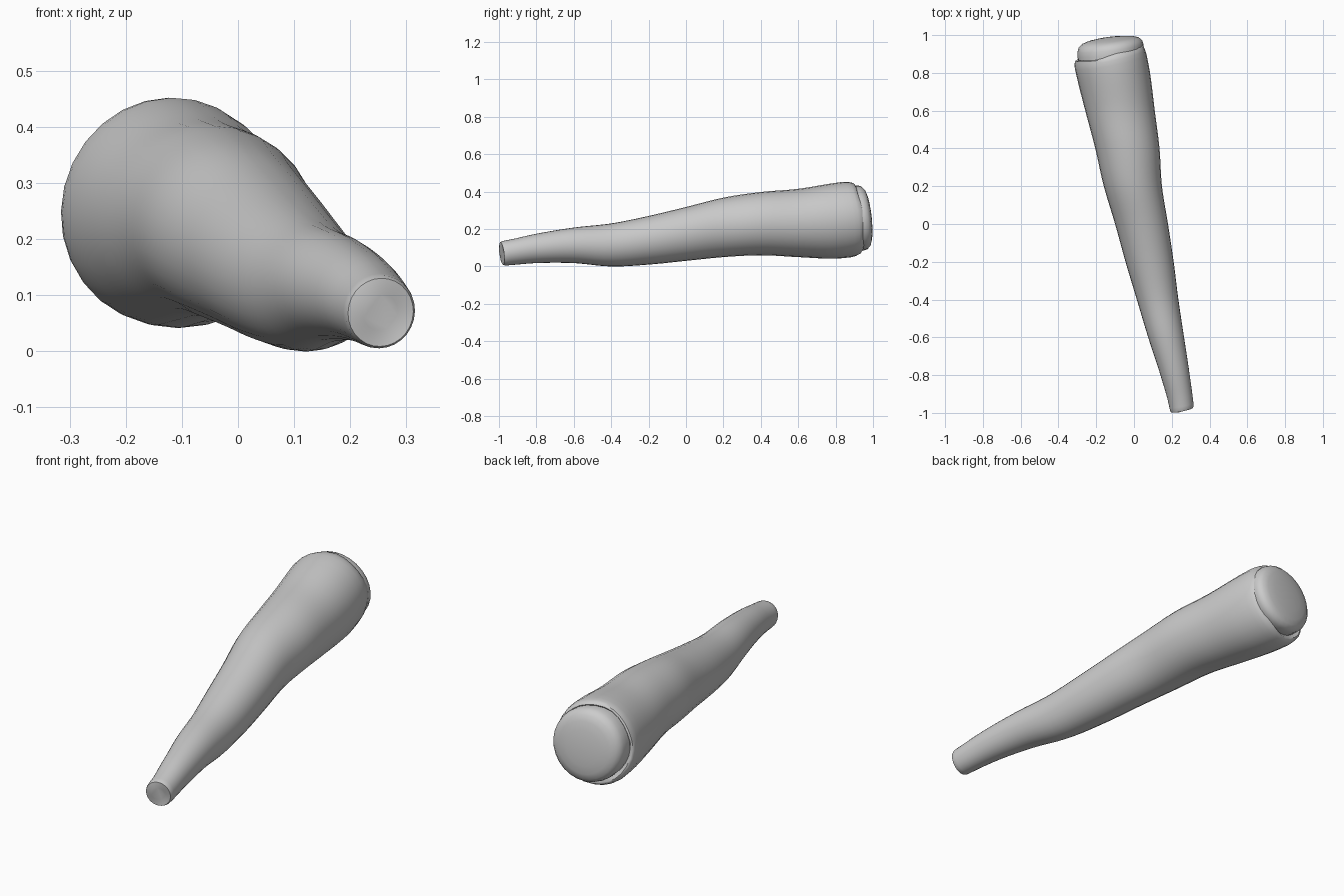
import bpy, bmesh, math

if "Cube" in bpy.data.objects:
    bpy.data.objects.remove(bpy.data.objects["Cube"])

SIDES = 28

# section table: y, left x, right x, bottom z, top z
SECTIONS = [
    (-1.00, 0.192, 0.319, 0.003, 0.134),
    (-0.80, 0.140, 0.295, 0.018, 0.175),
    (-0.60, 0.075, 0.265, 0.018, 0.208),
    (-0.40, 0.015, 0.235, 0.000, 0.230),
    (-0.20, -0.045, 0.210, 0.010, 0.270),
    (0.00, -0.100, 0.180, 0.030, 0.318),
    (0.20, -0.160, 0.148, 0.050, 0.368),
    (0.40, -0.205, 0.135, 0.060, 0.398),
    (0.60, -0.258, 0.110, 0.050, 0.415),
    (0.80, -0.308, 0.085, 0.042, 0.447),
    (1.00, -0.345, 0.050, 0.062, 0.468),
]


def section(y):
    """Smoothly interpolated section: centre x, centre z, half width, half height."""
    t = min(max((y + 1) / 0.2, 0), 9.999)
    i, f = int(t), t - int(t)
    rows = [SECTIONS[min(max(i + k, 0), 10)] for k in (-1, 0, 1, 2)]
    v = []
    for c in range(1, 5):
        a, b, d, e = (r[c] for r in rows)
        v.append(0.5 * (2 * b + (d - a) * f + (2 * a - 5 * b + 4 * d - e) * f ** 2
                        + (3 * b - a - 3 * d + e) * f ** 3))
    return (v[0] + v[1]) / 2, (v[2] + v[3]) / 2, (v[1] - v[0]) / 2, (v[3] - v[2]) / 2


def loft(name, rings, mat, angle):
    """Skin a list of rings, closing both ends."""
    bm = bmesh.new()
    loops = [[bm.verts.new(p) for p in ring] for ring in rings]
    for a, b in zip(loops, loops[1:]):
        for i in range(SIDES):
            j = (i + 1) % SIDES
            bm.faces.new((a[i], a[j], b[j], b[i]))
    bm.faces.new(loops[0])
    bm.faces.new(loops[-1])
    bmesh.ops.recalc_face_normals(bm, faces=bm.faces)
    mesh = bpy.data.meshes.new(name)
    bm.to_mesh(mesh)
    bm.free()
    mesh.materials.append(mat)
    ob = bpy.data.objects.new(name, mesh)
    bpy.context.collection.objects.link(ob)
    bpy.ops.object.select_all(action='DESELECT')
    ob.select_set(True)
    bpy.context.view_layer.objects.active = ob
    bpy.ops.object.shade_smooth_by_angle(angle=math.radians(angle))
    return ob


def angles():
    return [2 * math.pi * i / SIDES for i in range(SIDES)]


def sleeve_ring(y, scale=1.0, wobble=0.0):
    """Ring on the limb surface, leaning with the limb's axis."""
    cx, cz, w, h = section(y)
    pts = []
    for a in angles():
        yy = y + 0.19 * w * math.cos(a) - 0.11 * h * math.sin(a)
        yy = max(yy + wobble * math.sin(3 * a + 1) * math.cos(2 * a), -1.0)
        px, pz, pw, ph = section(yy)
        pts.append((px + pw * scale * math.cos(a), yy, pz + ph * scale * math.sin(a)))
    return pts


grey = bpy.data.materials.new("grey")
grey.diffuse_color = (0.6, 0.6, 0.6, 1)
grey.use_nodes = True
grey.node_tree.nodes["Principled BSDF"].inputs["Base Color"].default_value = grey.diffuse_color

# limb: narrow flat end, swelling body, rolled rim at the wide end
rings = [sleeve_ring(-0.985, 0.5), sleeve_ring(-0.985, 0.93), sleeve_ring(-0.975, 0.99)]
rings += [sleeve_ring(-0.96 + 1.82 * k / 40) for k in range(41)]
rings += [sleeve_ring(0.885, 0.985), sleeve_ring(0.903, 0.955, 0.008),
          sleeve_ring(0.908, 0.91, 0.010), sleeve_ring(0.89, 0.8)]
loft("limb", rings, grey, 50)

# rounded end cap, seated inside the wide rim
PROFILE = [(0.168, -0.06), (0.174, 0.0), (0.174, 0.026), (0.168, 0.045), (0.152, 0.060),
           (0.125, 0.069), (0.085, 0.075), (0.045, 0.078), (0.012, 0.079)]
cap = [[(-0.125 + r * math.cos(a),
         0.908 + d + 0.12 * r * math.cos(a) - 0.10 * r * math.sin(a),
         0.26 + r * math.sin(a)) for a in angles()] for r, d in PROFILE]
loft("end_cap", cap, grey, 50)
